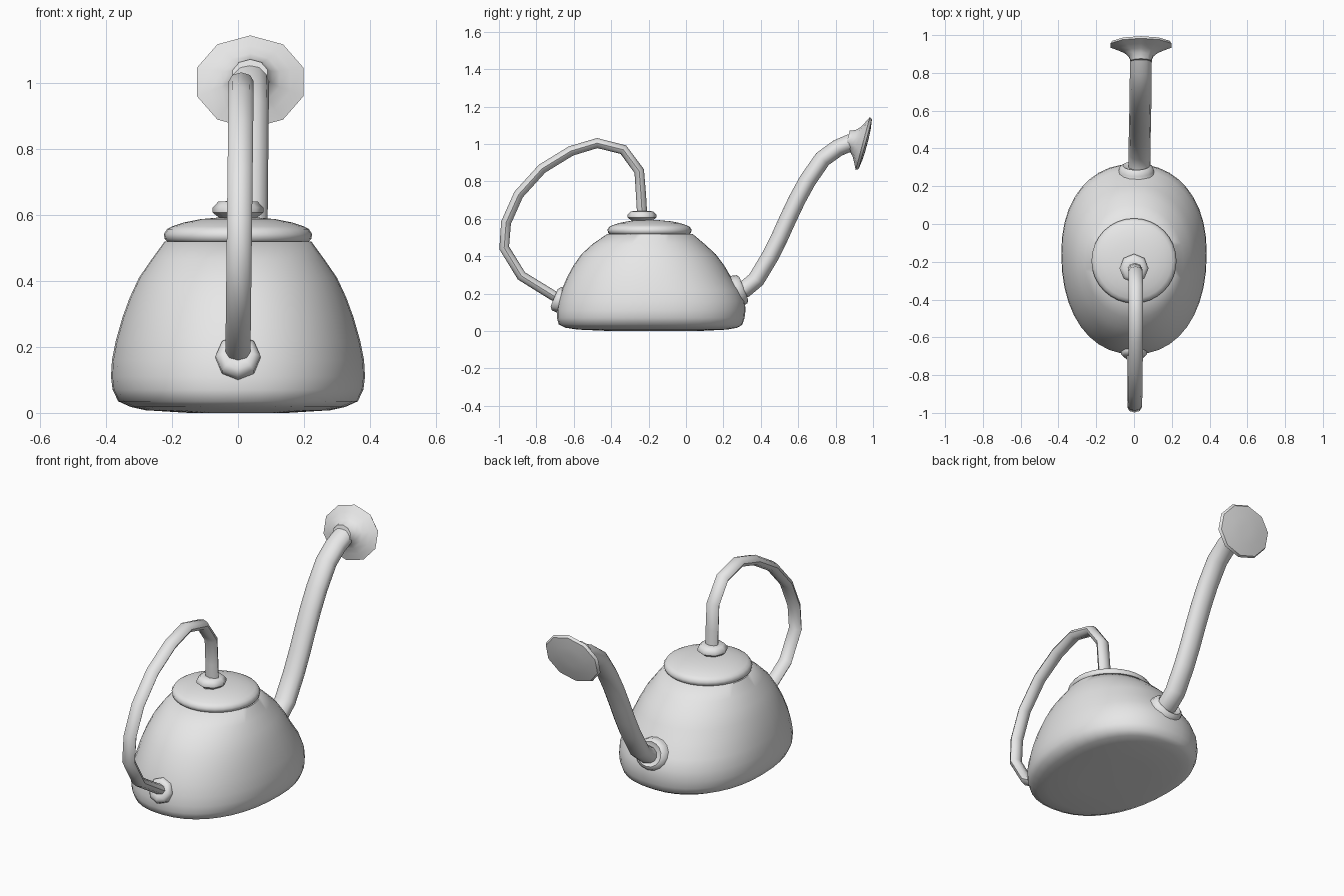
import bpy, bmesh, math
from mathutils import Vector

cube = bpy.data.objects.get("Cube")
if cube:
    bpy.data.objects.remove(cube, do_unlink=True)

grey = bpy.data.materials.new("grey metal")
grey.use_nodes = True
colour = (0.8, 0.8, 0.8, 1)
grey.diffuse_color = colour
grey.node_tree.nodes["Principled BSDF"].inputs["Base Color"].default_value = colour


def loft(name, rings, angle=50):
    """Skin a list of point rings, closing both ends."""
    bm = bmesh.new()
    loops = [[bm.verts.new(p) for p in ring] for ring in rings]
    n = len(loops[0])
    for a, b in zip(loops, loops[1:]):
        for i in range(n):
            j = (i + 1) % n
            bm.faces.new((a[i], a[j], b[j], b[i]))
    bm.faces.new(loops[0])
    bm.faces.new(loops[-1])
    bmesh.ops.recalc_face_normals(bm, faces=bm.faces)
    mesh = bpy.data.meshes.new(name)
    bm.to_mesh(mesh)
    bm.free()
    mesh.materials.append(grey)
    obj = bpy.data.objects.new(name, mesh)
    bpy.context.collection.objects.link(obj)
    bpy.ops.object.select_all(action='DESELECT')
    obj.select_set(True)
    bpy.context.view_layer.objects.active = obj
    bpy.ops.object.shade_smooth_by_angle(angle=math.radians(angle))
    return obj


def sweep(name, path, sides, axis=None, angle=50):
    """Path of (x, y, z, half width, half thickness) lying near the YZ plane."""
    rings = []
    for k, (x, y, z, rx, rt) in enumerate(path):
        a, b = path[max(k - 1, 0)], path[min(k + 1, len(path) - 1)]
        t = Vector(axis or (0, b[1] - a[1], b[2] - a[2])).normalized()
        up = Vector((0, -t.z, t.y))
        ring = []
        for i in range(sides):
            th = math.tau * i / sides + math.pi / 2
            ring.append(Vector((x, y, z)) + Vector((rx * math.cos(th), 0, 0))
                        + up * rt * math.sin(th))
        rings.append(ring)
    return loft(name, rings, angle)


def turned(name, centre, axis, profile, sides, stretch=1.0, angle=50):
    """Turn a profile of (distance, radius) about an axis."""
    c, d = Vector(centre), Vector(axis).normalized()
    path = [(*(c + d * h), r * stretch, r) for h, r in profile]
    return sweep(name, path, sides, axis, angle)


# Body: egg-shaped sections (z, front y, back y, half width)
body = [(0, -0.40, 0.06, 0.15), (0.008, -0.58, 0.22, 0.28), (0.018, -0.645, 0.275, 0.325),
        (0.035, -0.68, 0.302, 0.363), (0.07, -0.69, 0.313, 0.38), (0.11, -0.69, 0.318, 0.385),
        (0.16, -0.682, 0.315, 0.382), (0.22, -0.665, 0.29, 0.37), (0.29, -0.635, 0.24, 0.35),
        (0.35, -0.602, 0.205, 0.328), (0.41, -0.56, 0.16, 0.3), (0.465, -0.50, 0.1, 0.262),
        (0.52, -0.42, 0.035, 0.222)]
rings = []
for z, front, back, half in body:
    low = max(0, 1 - z / 0.52)
    mid = (front + back) / 2 + 0.04 * low
    power = 2 / (2 + 0.25 * low)
    ring = []
    for i in range(40):
        c, s = math.cos(math.tau * i / 40), math.sin(math.tau * i / 40)
        reach = back - mid if s > 0 else mid - front
        ring.append((math.copysign(abs(c) ** power, c) * half,
                     mid + math.copysign(abs(s) ** power, s) * reach, z))
    rings.append(ring)
loft("body", rings)

# Lid with a rolled rim, and the collar on top
turned("lid", (0, -0.195, 0.515), (0, 0, 1),
       [(0, 0.21), (0.012, 0.222), (0.027, 0.225), (0.042, 0.215), (0.05, 0.2),
        (0.062, 0.165), (0.072, 0.115), (0.078, 0.05)], 32)
turned("top_collar", (0, -0.235, 0.57), (0, 0, 1),
       [(0, 0.07), (0.02, 0.055), (0.037, 0.077), (0.052, 0.077), (0.07, 0.06), (0.072, 0.03)], 8)

# Looped handle from lid to body front
loop = [(-0.233, 0.6), (-0.24, 0.72), (-0.25, 0.855), (-0.335, 0.97), (-0.475, 1.005),
        (-0.615, 0.963), (-0.77, 0.868), (-0.895, 0.73), (-0.962, 0.58), (-0.972, 0.445),
        (-0.88, 0.295), (-0.71, 0.19), (-0.65, 0.16)]
sweep("handle", [(0.012 * min(1, max(0, z - 0.2)), y, z, 0.038, 0.027) for y, z in loop], 8)
turned("front_collar", (0, -0.64, 0.152), (0, -0.92, 0.38),
       [(0, 0.06), (0.03, 0.068), (0.055, 0.068), (0.07, 0.05), (0.068, 0.03)], 8)

# Spout, its swelling on the body, and the flared rose
turned("spout_base", (0.012, 0.16, 0.17), (0, 0.93, 0.36),
       [(0, 0.16), (0.06, 0.12), (0.1, 0.093), (0.13, 0.085), (0.15, 0.08), (0.16, 0.065),
        (0.15, 0.045)], 16, 1.1)
stem = [(0.24, 0.2), (0.315, 0.225), (0.375, 0.275), (0.45, 0.4), (0.5, 0.5), (0.545, 0.6),
        (0.595, 0.705), (0.65, 0.805), (0.73, 0.92), (0.81, 0.978), (0.885, 1.01)]
sweep("spout", [(0.026 + 0.01 * z, y, z, 0.058, 0.046) for y, z in stem], 12)
turned("rose", (0.037, 0.945, 1.003), (0, 0.965, -0.26),
       [(-0.085, 0.048), (-0.055, 0.06), (-0.035, 0.08), (-0.018, 0.11), (0, 0.146),
        (0.014, 0.138), (0.022, 0.08), (0.024, 0.03)], 10, 1.16)
